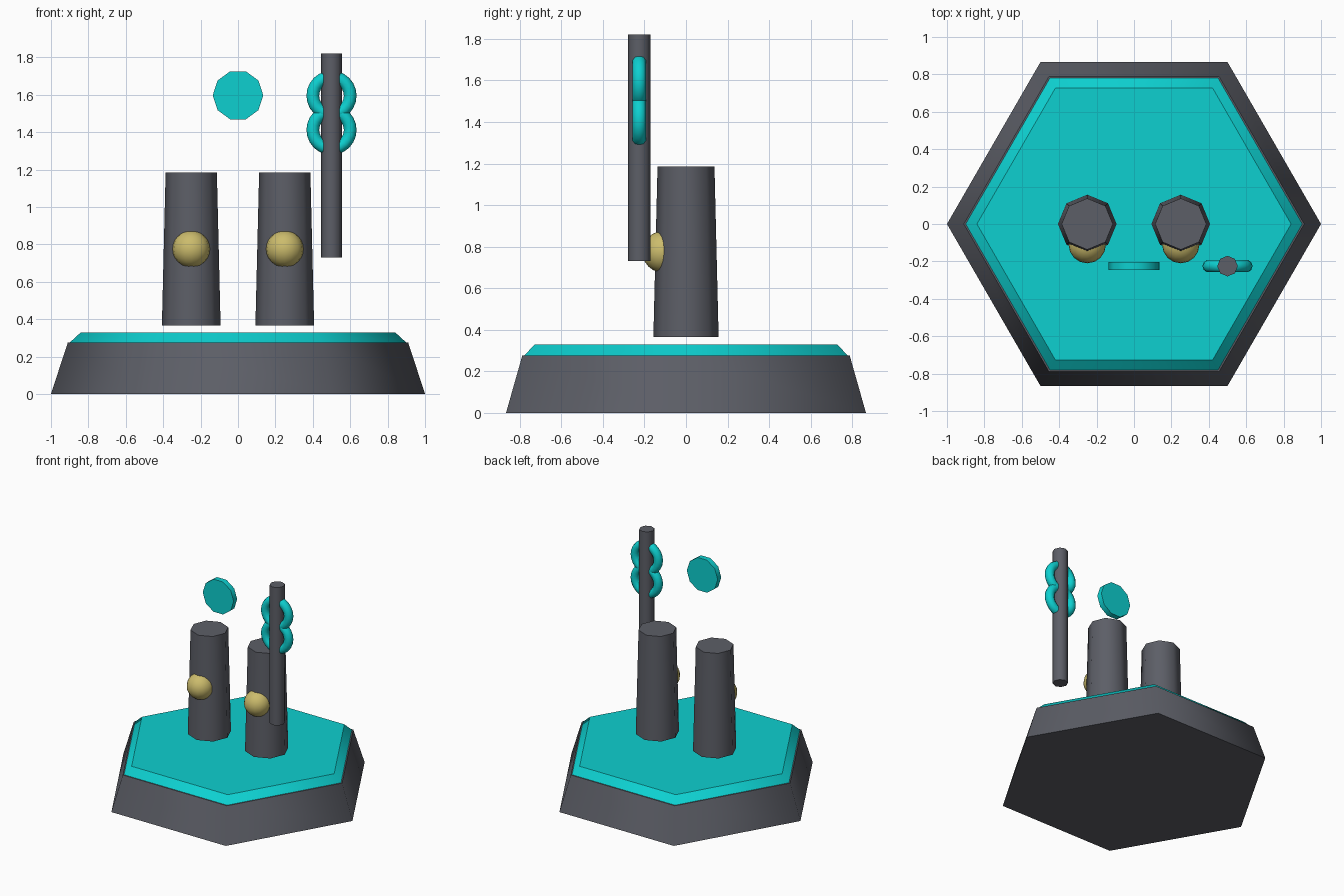
import bpy
import math

cube = bpy.data.objects.get("Cube")
if cube:
    bpy.data.objects.remove(cube, do_unlink=True)


def make_material(name, rgb):
    mat = bpy.data.materials.new(name)
    mat.use_nodes = True
    mat.diffuse_color = (*rgb, 1)
    mat.node_tree.nodes["Principled BSDF"].inputs["Base Color"].default_value = (*rgb, 1)
    mat.roughness = 0.6
    return mat


grey = make_material("slate grey", (0.108, 0.113, 0.135))
teal = make_material("bright teal", (0.004, 0.63, 0.63))
gold = make_material("pale gold", (0.60, 0.50, 0.15))


def finish(name, mat):
    """Name and colour the active object; smooth its sides, keep end caps flat."""
    obj = bpy.context.object
    obj.name = obj.data.name = name
    obj.data.materials.append(mat)
    for face in obj.data.polygons:
        face.use_smooth = len(face.vertices) <= 4
    return obj


def prism(name, mat, sides, low_radius, top_radius, x, y, low, top):
    """Tapered upright prism with a corner on the x axis."""
    bpy.ops.mesh.primitive_cone_add(
        vertices=sides, radius1=low_radius, radius2=top_radius, depth=top - low,
        location=(x, y, (low + top) / 2), rotation=(0, 0, math.pi / 2))
    return finish(name, mat)


# Hexagonal stand with a bevelled top plate
prism("base", grey, 6, 1.0, 0.91, 0, 0, 0, 0.275)
prism("top_plate", teal, 6, 0.90, 0.84, 0, 0, 0.275, 0.33)

# Legs with round knees
for side, x in (("left", 0.25), ("right", -0.25)):
    prism(side + "_leg", grey, 8, 0.157, 0.137, x, 0, 0.365, 1.185)
    bpy.ops.mesh.primitive_uv_sphere_add(
        segments=16, ring_count=12, radius=0.1, location=(x, -0.11, 0.775))
    finish(side + "_knee", gold)

# Staff with two stacked rings
front = -0.225
prism("staff", grey, 8, 0.055, 0.055, 0.5, front, 0.73, 1.82)
for name, z in (("upper_ring", 1.595), ("lower_ring", 1.412)):
    bpy.ops.mesh.primitive_torus_add(
        major_radius=0.1, minor_radius=0.034, major_segments=24, minor_segments=10,
        location=(0.5, front, z), rotation=(math.pi / 2, 0, 0))
    finish(name, teal)

# Floating ten-sided disc, facing forward
bpy.ops.mesh.primitive_cylinder_add(
    vertices=10, radius=0.135, depth=0.044, location=(0, front, 1.597),
    rotation=(math.pi / 2, math.pi / 2, 0))
finish("disc", teal)
